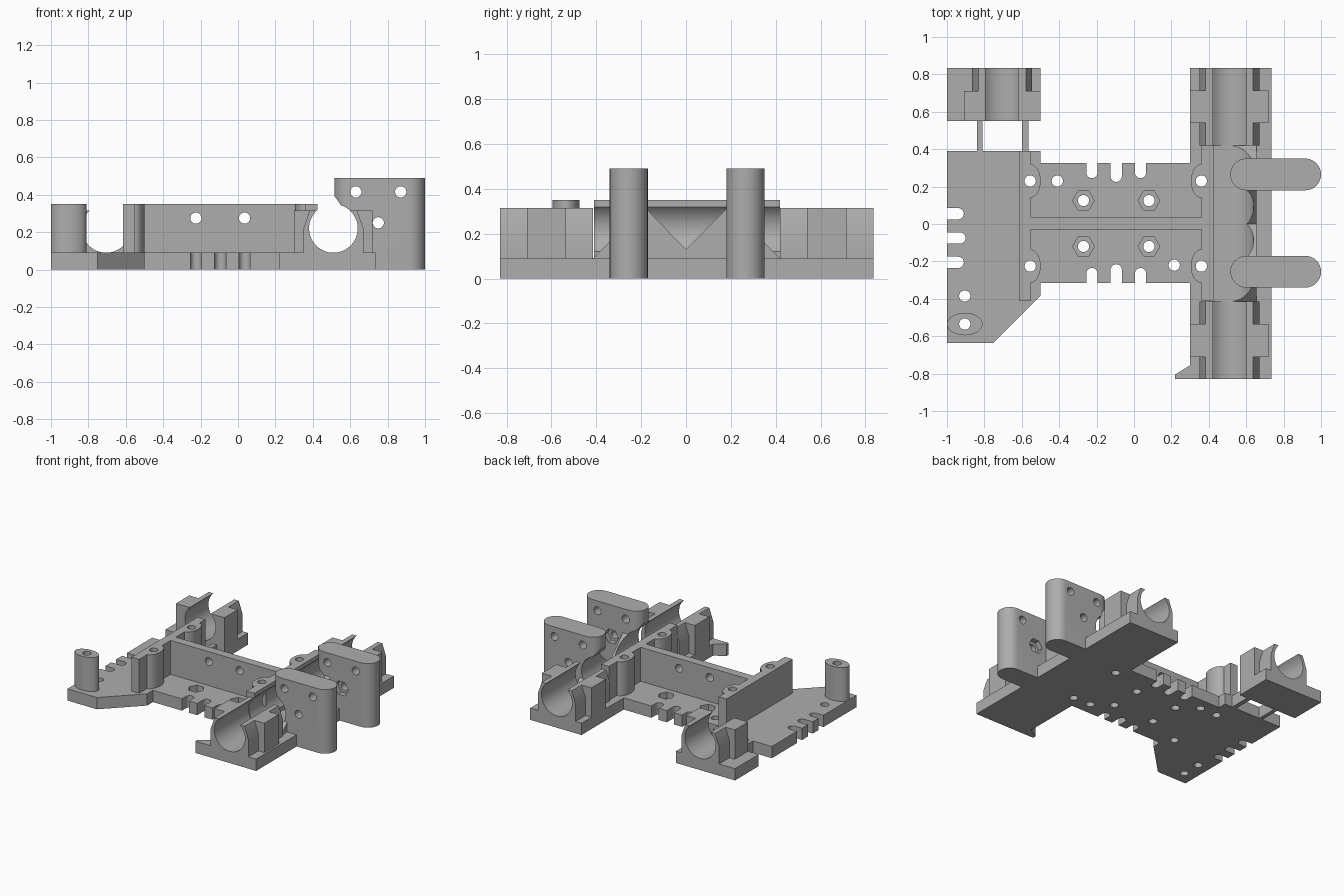
import bpy, bmesh, math
from mathutils import Vector

cube = bpy.data.objects.get("Cube")
if cube:
    bpy.data.objects.remove(cube, do_unlink=True)

grey = bpy.data.materials.new("plain_grey")
grey.use_nodes = True
tone = (0.42, 0.42, 0.42, 1)
grey.diffuse_color = tone
grey.node_tree.nodes["Principled BSDF"].inputs["Base Color"].default_value = tone

AXES = {"x": lambda a, b, t: (t, a, b),
        "y": lambda a, b, t: (a, t, b),
        "z": lambda a, b, t: (a, b, t)}


def prism(name, pts, lo, hi, axis="z"):
    """Extrude a flat outline along an axis."""
    bm = bmesh.new()
    face = bm.faces.new([bm.verts.new(AXES[axis](a, b, lo)) for a, b in pts])
    out = bmesh.ops.extrude_face_region(bm, geom=[face])
    moved = [v for v in out["geom"] if isinstance(v, bmesh.types.BMVert)]
    bmesh.ops.translate(bm, verts=moved, vec=Vector(AXES[axis](0, 0, hi - lo)))
    bmesh.ops.recalc_face_normals(bm, faces=bm.faces)
    mesh = bpy.data.meshes.new(name)
    bm.to_mesh(mesh)
    bm.free()
    mesh.materials.append(grey)
    ob = bpy.data.objects.new(name, mesh)
    bpy.context.collection.objects.link(ob)
    return ob


def rect(a0, a1, b0, b1):
    return [(a0, b0), (a1, b0), (a1, b1), (a0, b1)]


def ring(a, b, ra, rb=None, n=32):
    rb = rb or ra
    return [(a + ra * math.cos(math.tau * i / n), b + rb * math.sin(math.tau * i / n))
            for i in range(n)]


def stadium(a0, a1, b, r, n=16):
    """Long outline with round ends."""
    pts = []
    for centre, start in ((a1 - r, -math.pi / 2), (a0 + r, math.pi / 2)):
        for i in range(n + 1):
            t = start + math.pi * i / n
            pts.append((centre + r * math.cos(t), b + r * math.sin(t)))
    return pts


def combine(ob, tool, mode="DIFFERENCE"):
    mod = ob.modifiers.new("bool", "BOOLEAN")
    mod.operation, mod.solver, mod.object = mode, "EXACT", tool
    with bpy.context.temp_override(object=ob, active_object=ob, selected_objects=[ob]):
        bpy.ops.object.modifier_apply(modifier=mod.name)
    bpy.data.objects.remove(tool, do_unlink=True)


def cut(ob, pts, lo=-0.1, hi=0.6, axis="z"):
    combine(ob, prism("cutter", pts, lo, hi, axis))


HOLE = 0.03
BASE = 0.09
TOP = 0.35
CLIP = 0.315
BORE_Z, BORE_R = 0.22, 0.13
RIGHT, LEFT = 0.51, -0.705

# Base plate with screw holes, nut pockets and cable slots
outline = [(-1, -.635), (-.75, -.635), (-.5, -.385), (-.5, -.315), (.3, -.315),
           (.3, -.755), (.22, -.805), (.22, -.83), (.735, -.83), (.735, .835),
           (.3, .835), (.3, .325), (-.5, .325), (-.5, .39), (-1, .39)]
base = prism("base_plate", outline, 0, BASE)
bosses = [(x, y) for x in (-.555, .36) for y in (-.225, .23)]
post_at = (-.905, -.535)
for x, y in bosses + [(-.41, .23), (.215, -.22), (-.905, -.385), post_at]:
    cut(base, ring(x, y, HOLE))
for x in (-.27, .08):
    for y in (-.12, .125):
        cut(base, ring(x, y, HOLE))
        cut(base, ring(x, y, .058, n=6), .04, .2)
for x in (-.225, -.095, .035):
    depth = .02 if x == -.095 else 0
    for y0, y1 in ((.245 - depth, .45), (-.45, -.235 + depth)):
        cut(base, [(b, a) for a, b in stadium(y0, y1, x, HOLE)])
for y, end in ((.055, -.91), (-.075, -.9), (-.205, -.91)):
    cut(base, stadium(-1.2, end, y, HOLE))

# Central spine with two cross holes
spine = prism("spine_wall", rect(-.56, .37, -.03, .035), .08, TOP)
for x in (-.225, .035):
    cut(spine, ring(x, .275, HOLE), -.2, .2, "y")

# Side walls with screw bosses
for name, x0, x1, y0, y1, bx in (("left_wall", -.615, -.55, -.41, .39, -.555),
                                 ("right_wall", .36, .425, -.41, .42, .36)):
    wall = prism(name, rect(x0, x1, y0, y1), .08, TOP)
    for x, y in bosses:
        if x == bx:
            combine(wall, prism("boss", ring(x, y, .056, .09), .08, TOP), "UNION")
    for x, y in bosses:
        if x == bx:
            cut(wall, ring(x, y, HOLE))
    if bx > 0:
        cut(wall, ring(RIGHT, BORE_Z, BORE_R, n=64), -1, 1, "y")

# Screw post on the corner of the plate
post = prism("corner_post", ring(*post_at, .095, .06), .08, TOP)
cut(post, ring(*post_at, HOLE))


def rod_clip(name, cx, y0, y1, b0, b1, bx0, bx1):
    """Open round clip with thicker shoulders between b0 and b1."""
    half = [(.16, .08), (.16, .22), (.127, CLIP)]
    pts = [(cx + a, z) for a, z in half] + [(cx - a, z) for a, z in reversed(half)]
    clip = prism(name, pts, y0, y1, "y")
    combine(clip, prism("shoulder", rect(bx0, bx1, .08, CLIP), b0, b1, "y"), "UNION")
    cut(clip, ring(cx, BORE_Z, BORE_R, n=64), -1, 1, "y")


rod_clip("right_rear_clip", RIGHT, .42, .835, .54, .715, .3, .72)
rod_clip("right_front_clip", RIGHT, -.83, -.415, -.71, -.535, .3, .72)
rod_clip("left_rear_clip", LEFT, .55, .835, .55, .71, -.91, -.5)

# Separate foot of the left clip and its two bridges
prism("left_clip_base", rect(-1, -.5, .55, .835), 0, BASE)
for name, x0, x1 in (("outer_bridge", -.84, -.81), ("inner_bridge", -.6, -.565)):
    prism(name, rect(x0, x1, .38, .56), 0, BASE)

# Notched rib that braces the belt posts
rib = prism("notched_rib", [(-.415, .05), (-.415, BASE), (-.185, .32), (0, .13),
                            (.19, .32), (.42, BASE), (.42, .05)], RIGHT, .655, "x")
cut(rib, ring(RIGHT, BORE_Z, BORE_R, n=64), -1, 1, "y")

# Pair of tall rounded posts, relieved around the rod, nut pockets facing inward
for name, y in (("rear_tall_post", .265), ("front_tall_post", -.255)):
    tall = prism(name, stadium(.515, 1, y, .085), 0, .49)
    cut(tall, ring(RIGHT, BORE_Z, BORE_R, n=64), -1, 1, "y")
    cut(tall, [(.4, .395), (.515, .395), (.62, .24), (.62, .2), (.4, .2)], -1, 1, "y")
    for x, z in ((.63, .415), (.87, .415), (.75, .25)):
        cut(tall, ring(x, z, HOLE), -1, 1, "y")
    inner = y - math.copysign(.085, y)
    cut(tall, ring(.75, .25, .058, n=6), inner - .04, inner + .04, "y")

# Smooth the curved faces, keep the edges sharp
bpy.ops.object.select_all(action="DESELECT")
for ob in bpy.context.collection.objects:
    if ob.type == "MESH" and grey.name in ob.data.materials:
        ob.select_set(True)
        bpy.context.view_layer.objects.active = ob
bpy.ops.object.shade_smooth_by_angle(angle=math.radians(30))
